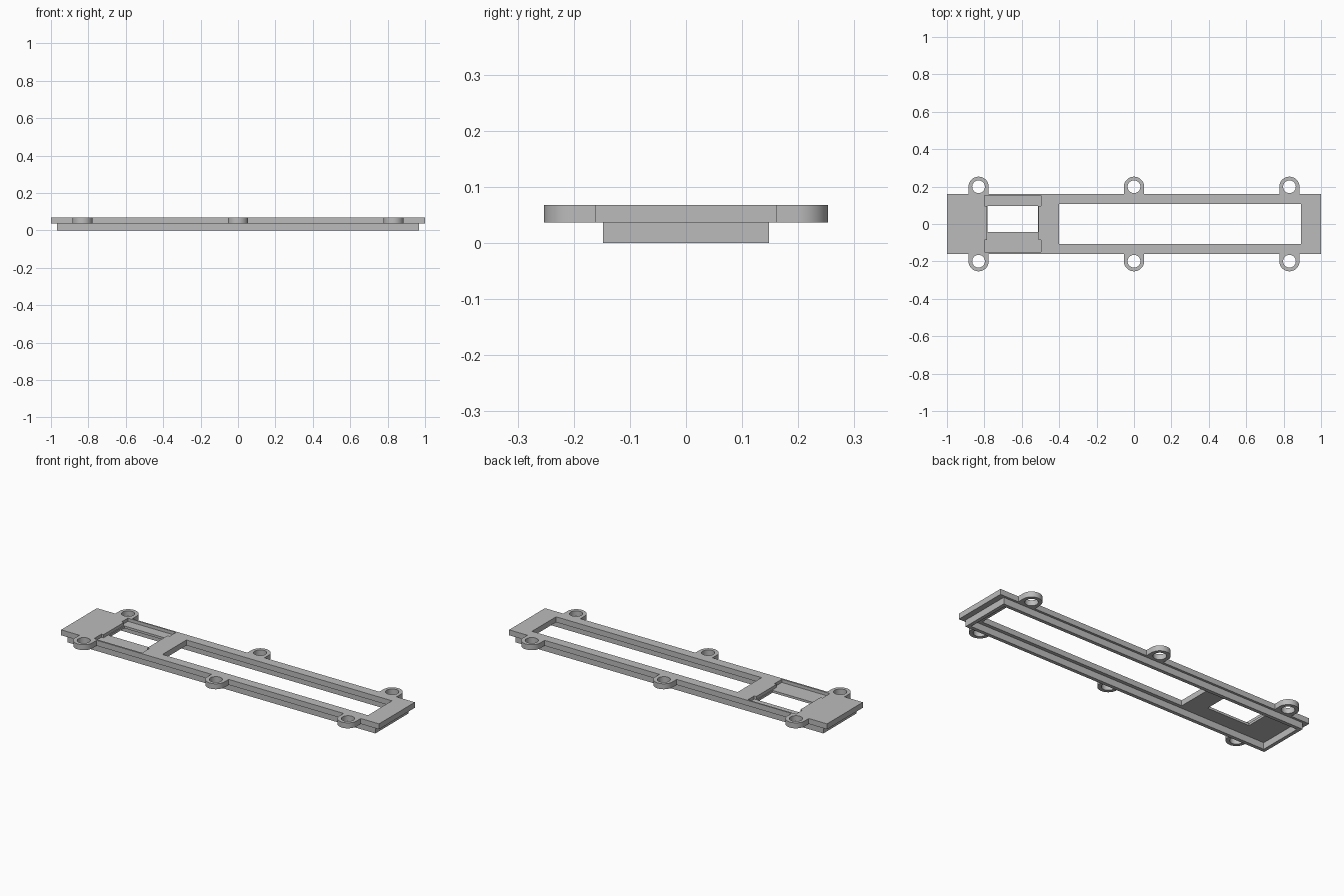
import bpy
import bmesh
from math import sin, cos, pi

cube = bpy.data.objects.get("Cube")
if cube:
    bpy.data.objects.remove(cube, do_unlink=True)

# Heights and main sizes
RIM_TOP, POCKET_FLOOR, TOP = 0.037, 0.05, 0.068
HALF_W = 0.161
EAR_X, EAR_Y, EAR_R, HOLE_R = (-0.831, 0, 0.831), 0.199, 0.054, 0.034

grey = bpy.data.materials.new("plain grey")
grey.use_nodes = True
colour = (0.5, 0.5, 0.5, 1)
grey.diffuse_color = colour
grey.node_tree.nodes["Principled BSDF"].inputs["Base Color"].default_value = colour


def arc(cx, cy, r, a0, a1, n):
    return [(cx + r * cos(a0 + (a1 - a0) * i / n), cy + r * sin(a0 + (a1 - a0) * i / n))
            for i in range(n + 1)]


def rect(x0, x1, y0, y1):
    return [(x0, y0), (x1, y0), (x1, y1), (x0, y1)]


def prism(name, outline, z0, z1):
    """Extrude a counter-clockwise outline from z0 to z1."""
    bm = bmesh.new()
    base = bm.faces.new([bm.verts.new((x, y, z0)) for x, y in outline])
    top = bmesh.ops.extrude_face_region(bm, geom=[base])["geom"]
    verts = [g for g in top if isinstance(g, bmesh.types.BMVert)]
    bmesh.ops.translate(bm, verts=verts, vec=(0, 0, z1 - z0))
    bmesh.ops.recalc_face_normals(bm, faces=bm.faces)
    mesh = bpy.data.meshes.new(name)
    bm.to_mesh(mesh)
    bm.free()
    mesh.materials.append(grey)
    obj = bpy.data.objects.new(name, mesh)
    bpy.context.collection.objects.link(obj)
    return obj


def cut(obj, outline, z0, z1):
    """Subtract a prism from the object and bake the result."""
    cutter = prism("cutter", outline, z0, z1)
    cutter.hide_render = True
    mod = obj.modifiers.new("cut", 'BOOLEAN')
    mod.operation, mod.solver, mod.object = 'DIFFERENCE', 'EXACT', cutter
    graph = bpy.context.evaluated_depsgraph_get()
    mesh = bpy.data.meshes.new_from_object(obj.evaluated_get(graph))
    obj.modifiers.clear()
    obj.data = mesh
    bpy.data.objects.remove(cutter, do_unlink=True)


# Plate outline with three rounded ears along each long side
side = [(1, HALF_W)]
for ex in reversed(EAR_X):
    side += [(ex + EAR_R, HALF_W)] + arc(ex, EAR_Y, EAR_R, 0, pi, 24) + [(ex - EAR_R, HALF_W)]
side.append((-1, HALF_W))
plate = prism("face_plate", side + [(-x, -y) for x, y in side], RIM_TOP, TOP)

# Screw holes
for ex in EAR_X:
    for ey in (-EAR_Y, EAR_Y):
        cut(plate, arc(ex, ey, HOLE_R, 0, 2 * pi, 32)[:-1], 0, 0.1)

# Long window
cut(plate, rect(-0.4, 0.893, -0.108, 0.108), 0, 0.1)

# Recessed pocket, wider at both ends, with a through window
pocket = [(-0.8, -0.151), (-0.497, -0.151), (-0.497, -0.085), (-0.51, -0.085),
          (-0.51, 0.097), (-0.497, 0.097), (-0.497, 0.153), (-0.8, 0.153),
          (-0.8, 0.097), (-0.787, 0.097), (-0.787, -0.085), (-0.8, -0.085)]
cut(plate, pocket, POCKET_FLOOR, 0.1)
cut(plate, rect(-0.782, -0.514, -0.044, 0.096), 0, 0.1)

# Thin rim hanging under the plate
rim = prism("lower_rim", rect(-0.968, 0.968, -0.148, 0.148), 0, RIM_TOP)
cut(rim, rect(-0.948, 0.948, -0.128, 0.128), -0.1, 0.1)

# Smooth the round ears and holes, keep edges sharp
bpy.ops.object.select_all(action='DESELECT')
for obj in (plate, rim):
    obj.select_set(True)
bpy.context.view_layer.objects.active = plate
bpy.ops.object.shade_smooth_by_angle(angle=pi / 6)
